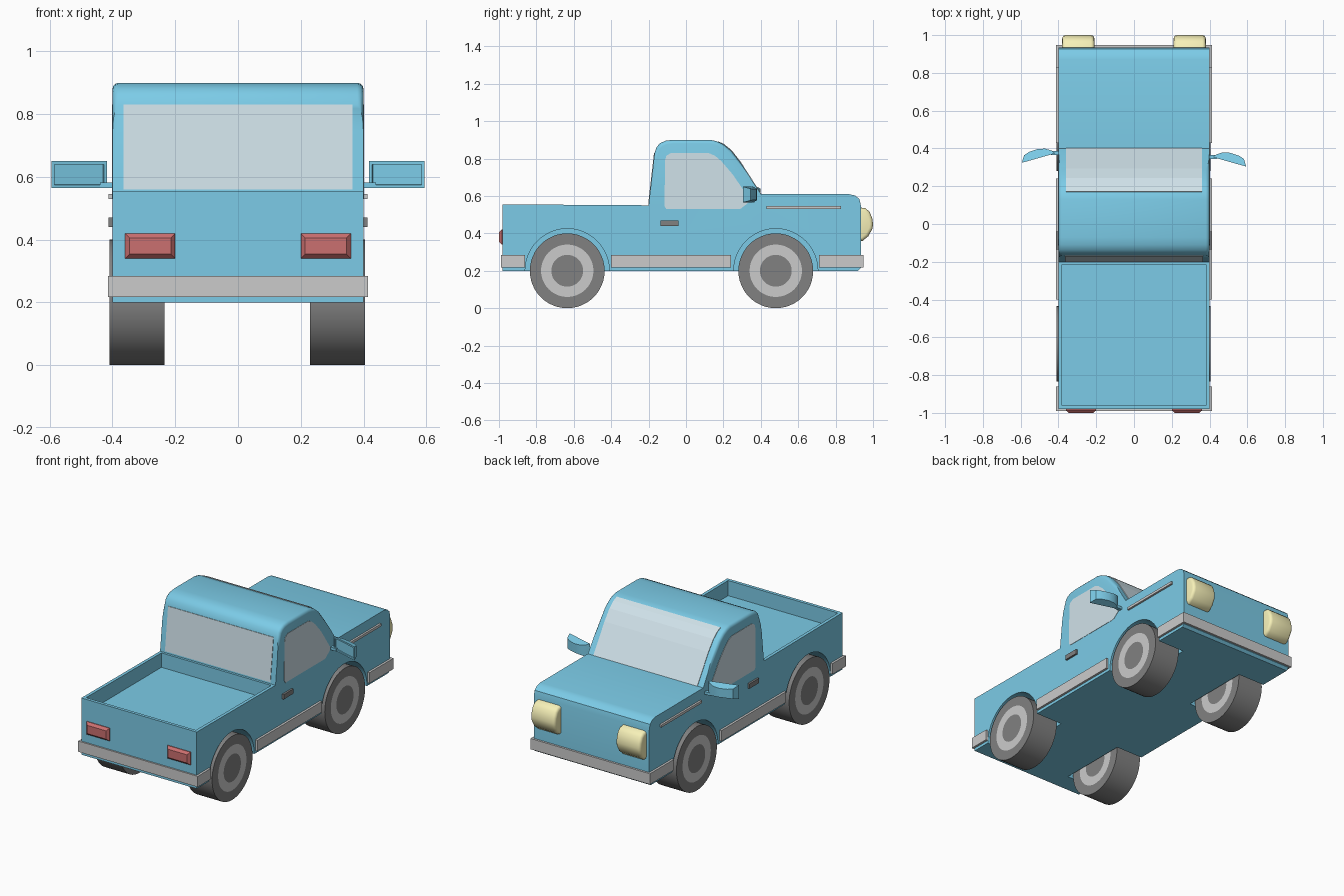
import bpy, bmesh, math
from mathutils import Matrix, Vector

if "Cube" in bpy.data.objects:
    bpy.data.objects.remove(bpy.data.objects["Cube"])


def material(name, r, g, b):
    m = bpy.data.materials.new(name)
    m.diffuse_color = (r, g, b, 1)
    m.use_nodes = True
    m.node_tree.nodes["Principled BSDF"].inputs["Base Color"].default_value = m.diffuse_color
    return m


BLUE = material("blue_paint", 0.2, 0.6, 0.8)
GLASS = material("glass", 0.63, 0.76, 0.82)
DARK = material("dark_rubber", 0.22, 0.22, 0.22)
GREY = material("grey_trim", 0.62, 0.62, 0.62)
RED = material("red_lamp", 0.6, 0.16, 0.16)
YELLOW = material("yellow_lamp", 0.93, 0.88, 0.48)


def finish(name, bm, *mats, smooth=None):
    bmesh.ops.recalc_face_normals(bm, faces=bm.faces)
    me = bpy.data.meshes.new(name)
    bm.to_mesh(me)
    bm.free()
    ob = bpy.data.objects.new(name, me)
    bpy.context.collection.objects.link(ob)
    for m in mats:
        me.materials.append(m)
    if smooth:
        smooth_by_angle(ob, smooth)
    return ob


def smooth_by_angle(ob, degrees):
    bpy.ops.object.select_all(action='DESELECT')
    ob.select_set(True)
    bpy.context.view_layer.objects.active = ob
    bpy.ops.object.shade_smooth_by_angle(angle=math.radians(degrees))


def extrude(points, offset):
    """Closed solid from a flat outline swept along an offset."""
    bm = bmesh.new()
    f = bm.faces.new([bm.verts.new(p) for p in points])
    ext = bmesh.ops.extrude_face_region(bm, geom=[f])
    bmesh.ops.translate(bm, vec=offset, verts=[v for v in ext["geom"] if isinstance(v, bmesh.types.BMVert)])
    bmesh.ops.recalc_face_normals(bm, faces=bm.faces)
    return bm


def side_prism(yz, x0, x1):
    return extrude([(x0, y, z) for y, z in yz], (x1 - x0, 0, 0))


def box_bm(x, y, z):
    return side_prism([(y[0], z[0]), (y[1], z[0]), (y[1], z[1]), (y[0], z[1])], *x)


def box(name, x, y, z, mat):
    return finish(name, box_bm(x, y, z), mat)


def wheel_bm(radius, width, x, y, z):
    bm = bmesh.new()
    bmesh.ops.create_cone(bm, cap_ends=True, segments=48, radius1=radius, radius2=radius, depth=width,
                          matrix=Matrix.Translation((x, y, z)) @ Matrix.Rotation(math.pi / 2, 4, 'Y'))
    return bm


def cut(target, cutter):
    mod = target.modifiers.new("cut", 'BOOLEAN')
    mod.operation = 'DIFFERENCE'
    mod.solver = 'EXACT'
    mod.object = cutter
    cutter.hide_render = True
    bpy.context.view_layer.objects.active = target
    bpy.ops.object.modifier_apply(modifier=mod.name)
    bpy.data.objects.remove(cutter)


# Body: one side profile, upper side edges rounded
profile = [(-0.98, 0.20), (-0.98, 0.555), (-0.20, 0.55), (-0.168, 0.83), (-0.157, 0.862), (-0.138, 0.882),
           (-0.11, 0.895), (-0.07, 0.90), (0.13, 0.90), (0.165, 0.892), (0.20, 0.875), (0.24, 0.843),
           (0.29, 0.78), (0.40, 0.61), (0.87, 0.61), (0.905, 0.602), (0.927, 0.583), (0.935, 0.55),
           (0.935, 0.215), (0.92, 0.20)]
bm = side_prism(profile, -0.40, 0.40)
edges = [e for e in bm.edges if abs(e.verts[0].co.x - e.verts[1].co.x) < 1e-4
         and all(v.co.z > 0.62 for v in e.verts)]
bmesh.ops.bevel(bm, geom=edges, offset=0.02, segments=3, profile=0.5, affect='EDGES')
body = finish("body", bm, BLUE)

# Open cargo bed and wheel arches
cut(body, finish("bed_cutter", box_bm((-0.38, 0.38), (-0.96, -0.215), (0.46, 0.7))))
WHEEL_Y = {"rear": -0.635, "front": 0.48}
for s in (-1, 1):
    for y in WHEEL_Y.values():
        cut(body, finish("arch_cutter", wheel_bm(0.225, 0.3, s * 0.365, y, 0.2)))
smooth_by_angle(body, 32)

# Wheels: tyre, grey ring and dark centre on both faces
for end, y in WHEEL_Y.items():
    for side, x in (("left", -0.322), ("right", 0.317)):
        bm = wheel_bm(0.2, 0.176, x, y, 0.2)
        caps = [f for f in bm.faces if len(f.verts) > 4]
        bmesh.ops.inset_individual(bm, faces=caps, thickness=0.06)
        ring = bmesh.ops.inset_individual(bm, faces=caps, thickness=0.055)["faces"]
        for f in ring:
            f.material_index = 0 if f in caps else 1
        finish(end + "_wheel_" + side, bm, DARK, GREY, smooth=40)

# Windows
finish("windshield", side_prism([(0.403, 0.611), (0.293, 0.782), (0.243, 0.846), (0.203, 0.878), (0.172, 0.892),
                                 (0.168, 0.884), (0.195, 0.87), (0.235, 0.838), (0.284, 0.776), (0.392, 0.611)],
                                -0.36, 0.36), GLASS)
finish("rear_window", side_prism([(-0.202, 0.56), (-0.171, 0.83), (-0.162, 0.83), (-0.19, 0.56)],
                                 -0.365, 0.365), GLASS)
side_window = [(-0.105, 0.53), (-0.115, 0.545), (-0.112, 0.79), (-0.105, 0.815), (-0.08, 0.83), (0.12, 0.83),
               (0.155, 0.815), (0.19, 0.785), (0.25, 0.715), (0.335, 0.59), (0.335, 0.565), (0.29, 0.53)]

# Parts repeated on both sides
for side, s in (("left", -1), ("right", 1)):
    def both(a, b):
        return (s * a, s * b)

    finish("side_window_" + side, side_prism(side_window, *both(0.395, 0.402)), GLASS)
    box("door_handle_" + side, both(0.39, 0.412), (-0.135, -0.04), (0.44, 0.47), DARK)
    box("hood_trim_" + side, both(0.39, 0.412), (0.43, 0.83), (0.53, 0.546), GREY)
    box("sill_trim_" + side, both(0.39, 0.414), (-0.40, 0.24), (0.218, 0.285), GREY)
    box("rear_bumper_end_" + side, both(0.39, 0.414), (-0.99, -0.86), (0.218, 0.285), GREY)
    box("front_bumper_end_" + side, both(0.39, 0.414), (0.71, 0.948), (0.218, 0.285), GREY)

    # Tail light: bevelled block
    bm = box_bm(both(0.20, 0.36), (-0.985, -0.975), (0.34, 0.42))
    back = min(bm.faces, key=lambda f: f.calc_center_median().y)
    bmesh.ops.inset_individual(bm, faces=[back], thickness=0.02)
    bmesh.ops.translate(bm, vec=(0, -0.015, 0), verts=back.verts)
    finish("tail_light_" + side, bm, RED)

    # Headlight: bulging rounded block
    bm = side_prism([(0.92, 0.36), (0.945, 0.36), (0.975, 0.385), (0.997, 0.425), (1.0, 0.45), (0.996, 0.48),
                     (0.982, 0.515), (0.96, 0.534), (0.92, 0.54)], *both(0.21, 0.38))
    rims = [e for e in bm.edges if abs(e.verts[0].co.x - e.verts[1].co.x) < 1e-4
            and max(v.co.y for v in e.verts) > 0.93]
    bmesh.ops.bevel(bm, geom=rims, offset=0.018, segments=3, profile=0.5, affect='EDGES')
    finish("headlight_" + side, bm, YELLOW, smooth=40)

    # Door mirror: curved shell with an inset reflecting face, and its arm
    dy = 0.012 if s < 0 else -0.008
    plan = [(0.418, 0.362), (0.435, 0.376), (0.47, 0.387), (0.51, 0.385), (0.555, 0.37), (0.582, 0.352),
            (0.594, 0.312)]
    bm = extrude([(s * x, y + dy, 0.565) for x, y in plan], (0, 0, 0.085))
    for v in bm.verts:      # front of the shell is slimmer than its face
        bulge = max(0, v.co.y - dy - (0.362 - (abs(v.co.x) - 0.418) * 0.284))
        v.co.z += (0.6075 - v.co.z) * min(0.35, bulge * 7)
    face = min((f for f in bm.faces if abs(f.normal.z) < 0.5), key=lambda f: f.normal.y)
    bmesh.ops.inset_individual(bm, faces=[face], thickness=0.014)
    bmesh.ops.inset_individual(bm, faces=[face], thickness=0.001, depth=-0.006)
    finish("mirror_" + side, bm, BLUE, smooth=35)
    box("mirror_arm_" + side, both(0.39, 0.44), (0.352 + dy, 0.374 + dy), (0.565, 0.582), BLUE)

# Bumper bars
box("rear_bumper", (-0.414, 0.414), (-0.99, -0.975), (0.218, 0.285), GREY)
box("front_bumper", (-0.414, 0.414), (0.93, 0.948), (0.218, 0.285), GREY)
